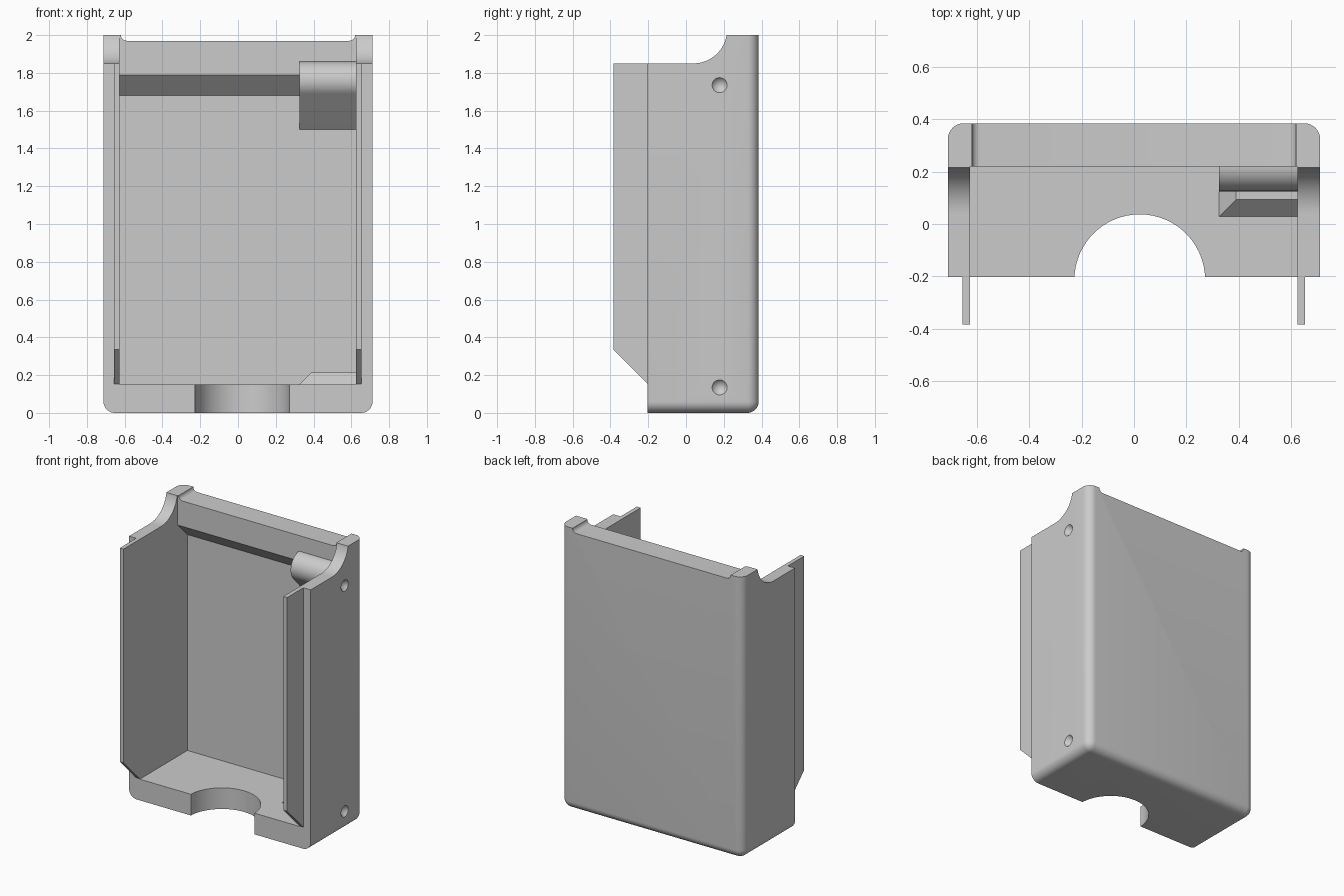
import bpy, bmesh, math
from mathutils import Matrix, Vector

cube = bpy.data.objects.get("Cube")
if cube:
    bpy.data.objects.remove(cube, do_unlink=True)

# Single matte grey
grey = bpy.data.materials.new("light_grey")
grey.use_nodes = True
grey.diffuse_color = (0.6, 0.6, 0.6, 1)
grey.node_tree.nodes["Principled BSDF"].inputs["Base Color"].default_value = (0.6, 0.6, 0.6, 1)

HALF, FRONT, BACK = 0.712, -0.203, 0.385
LEFT_IN, RIGHT_IN = 0.625, -0.628      # inner faces of the side walls
FLOOR, BACK_IN, BEAM = 0.15, 0.33, 0.22


def finish(name, bm):
    bmesh.ops.recalc_face_normals(bm, faces=bm.faces)
    mesh = bpy.data.meshes.new(name)
    bm.to_mesh(mesh)
    bm.free()
    mesh.materials.append(grey)
    ob = bpy.data.objects.new(name, mesh)
    bpy.context.collection.objects.link(ob)
    return ob


def extrude(name, pts, lo, hi, axis="X"):
    """Extrude a YZ profile along X, an XZ profile along Y or an XY profile along Z."""
    place = {"X": lambda u, v, t: (t, u, v),
             "Y": lambda u, v, t: (u, t, v),
             "Z": lambda u, v, t: (u, v, t)}[axis]
    bm = bmesh.new()
    a = [bm.verts.new(place(u, v, lo)) for u, v in pts]
    b = [bm.verts.new(place(u, v, hi)) for u, v in pts]
    bm.faces.new(a)
    bm.faces.new(b[::-1])
    for i in range(len(pts)):
        j = (i + 1) % len(pts)
        bm.faces.new((a[i], b[i], b[j], a[j]))
    return finish(name, bm)


def arc(cx, cy, r, start, end, n=16):
    angles = [math.radians(start + (end - start) * i / n) for i in range(n + 1)]
    return [(cx + r * math.cos(t), cy + r * math.sin(t)) for t in angles]


def activate(ob):
    bpy.ops.object.select_all(action="DESELECT")
    ob.select_set(True)
    bpy.context.view_layer.objects.active = ob


def cut(ob, cutter):
    cutter.hide_render = True
    mod = ob.modifiers.new("cut", "BOOLEAN")
    mod.operation = "DIFFERENCE"
    mod.solver = "EXACT"
    mod.object = cutter
    activate(ob)
    bpy.ops.object.modifier_apply(modifier=mod.name)
    bpy.data.objects.remove(cutter, do_unlink=True)


def smooth(ob):
    activate(ob)
    bpy.ops.object.shade_smooth_by_angle(angle=math.radians(30))


# Housing block with rounded rear corners and rounded base
bm = bmesh.new()
bmesh.ops.create_cube(bm, size=1)
for v in bm.verts:
    v.co = (v.co.x * 2 * HALF, BACK if v.co.y > 0 else FRONT, 2 if v.co.z > 0 else 0)
rounded = []
for e in bm.edges:
    mid = (e.verts[0].co + e.verts[1].co) / 2
    upright = abs(mid.z - 1) < 0.1 and mid.y > 0.3
    base = mid.z < 0.1 and mid.y > FRONT + 0.1
    if upright or base:
        rounded.append(e)
bmesh.ops.bevel(bm, geom=rounded, offset=0.06, segments=8, profile=0.5, affect="EDGES")
housing = finish("housing", bm)

# Interior cavity, leaving a thick beam with a sloped underside along the top
cut(housing, extrude("cavity_cutter", [
    (-0.4, FLOOR), (BACK_IN, FLOOR), (BACK_IN, 1.68), (BEAM, 1.79), (BEAM, 2.2), (-0.4, 2.2)],
    RIGHT_IN, LEFT_IN))

# Curved step down from the rear posts to the side walls
cut(housing, extrude("scoop_cutter",
    [(-0.4, 1.85)] + arc(0.038, 2.03, 0.18, -90, -10) + [(BEAM, 2.2), (-0.4, 2.2)], -1, 1))

# Shallow filleted recess along the top of the beam
cut(housing, extrude("recess_cutter",
    [(-0.62, 2.1)] + arc(-0.59, 2.0, 0.03, 180, 270, 6)
    + arc(0.59, 2.0, 0.03, 270, 360, 6) + [(0.62, 2.1)], 0.1, 0.6, "Y"))

# Round notch through the floor
cut(housing, extrude("notch_cutter", arc(0.022, -0.213, 0.25, 0, 354, 59), -0.1, 0.3, "Z"))

# Conical dimples on the left side
for z in (0.135, 1.735):
    bm = bmesh.new()
    bmesh.ops.create_cone(bm, cap_ends=True, segments=24, radius1=0, radius2=0.08, depth=0.1,
                          matrix=Matrix.Translation((HALF, 0.178, z)) @ Matrix.Rotation(math.pi / 2, 4, "Y"))
    bmesh.ops.remove_doubles(bm, verts=bm.verts, dist=0.0001)
    cut(housing, finish("dimple_cutter", bm))
smooth(housing)

# Thin guide lips along the front of both side walls
for name, lo, hi in (("left_lip", LEFT_IN, 0.655), ("right_lip", -0.657, RIGHT_IN)):
    extrude(name, [(FRONT, 0.153), (-0.385, 0.335), (-0.385, 1.85), (FRONT, 1.85)], lo, hi)

# Rounded boss under the beam at the upper left
boss = extrude("upper_boss",
    arc(0.225, 1.76, 0.1, 90, 225) + [(0.34, 1.49), (0.34, 1.86)], 0.325, 0.64)
smooth(boss)

# Chamfered pad on the floor below the boss
bm = bmesh.new()
bmesh.ops.create_cube(bm, size=1)
for v in bm.verts:
    top = v.co.z > 0
    inset = 0.075 if top else 0
    v.co = Vector((0.64 if v.co.x > 0 else 0.315 + inset,
                   0.34 if v.co.y > 0 else 0.018 + inset,
                   0.215 if top else 0.14))
finish("floor_pad", bm)
